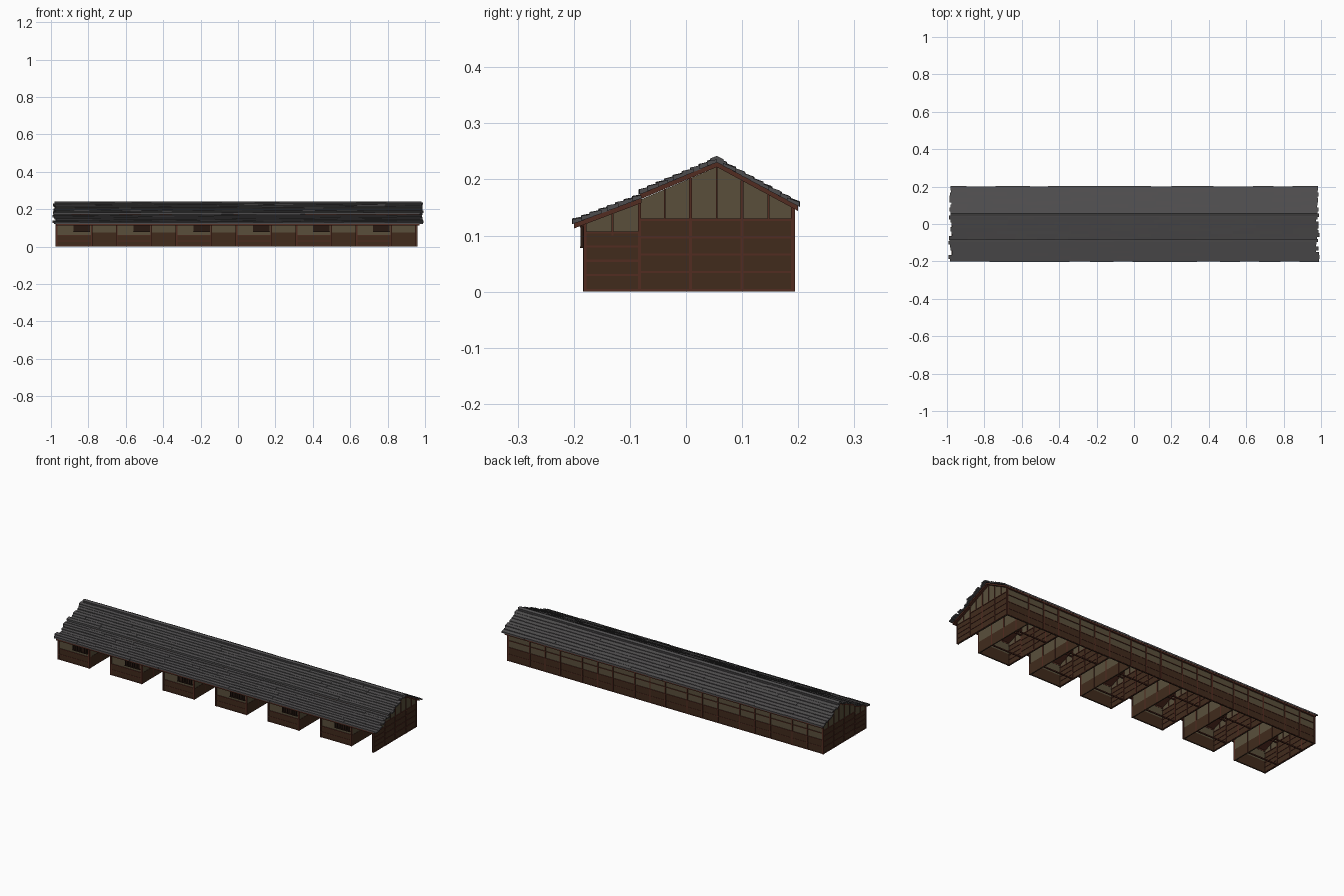
import bpy, bmesh, random

if "Cube" in bpy.data.objects:
    bpy.data.objects.remove(bpy.data.objects["Cube"])
random.seed(4)


def mat(name, c):
    m = bpy.data.materials.new(name)
    m.diffuse_color = (*c, 1)
    m.use_nodes = True
    m.node_tree.nodes["Principled BSDF"].inputs["Base Color"].default_value = m.diffuse_color
    return m


WOOD = mat("wood", (0.052, 0.024, 0.012))
PLASTER = mat("plaster", (0.10, 0.078, 0.044))
BEAM = mat("beam", (0.085, 0.025, 0.015))
ROOF = mat("roof_boards", (0.075, 0.072, 0.074))
DARK = mat("dark_frame", (0.022, 0.010, 0.006))


class Part:
    """Collects extruded yz profiles and boxes into one named object."""

    def __init__(self, name, material):
        self.name, self.material, self.bm = name, material, bmesh.new()

    def prism(self, x0, x1, pts):
        a = [self.bm.verts.new((x0, y, z)) for y, z in pts]
        b = [self.bm.verts.new((x1, y, z)) for y, z in pts]
        n = len(pts)
        self.bm.faces.new(a)
        self.bm.faces.new(b[::-1])
        for i in range(n):
            j = (i + 1) % n
            self.bm.faces.new((a[j], a[i], b[i], b[j]))

    def box(self, x0, x1, y0, y1, z0, z1):
        self.prism(x0, x1, [(y0, z0), (y1, z0), (y1, z1), (y0, z1)])

    def finish(self):
        bmesh.ops.recalc_face_normals(self.bm, faces=self.bm.faces)
        me = bpy.data.meshes.new(self.name)
        self.bm.to_mesh(me)
        self.bm.free()
        me.materials.append(self.material)
        bpy.context.collection.objects.link(bpy.data.objects.new(self.name, me))


XL, XR, YF, YM, YB = -0.97, 0.953, -0.18, -0.083, 0.19
UNITS = 6
STEP = (XR - XL) / UNITS
BAY = 0.187
RIDGE = 0.055

# underside of the roof, as a function of depth
def under(y):
    if y < YM:
        return 0.157 + (y - YM) * 0.38
    if y < RIDGE:
        return 0.164 + (y - YM) * 0.42
    return 0.222 - (y - RIDGE) * 0.54


# cross walls: gable ends and partitions between dwellings
plaster = Part("cross_wall_plaster", PLASTER)
wood = Part("cross_wall_boards", WOOD)
beams = Part("cross_wall_timbers", BEAM)


def cross_wall(x, sides):
    plaster.prism(x - 0.002, x + 0.002,
                  [(YF, 0), (YB, 0), (YB, under(YB)), (RIDGE, under(RIDGE)),
                   (YM, 0.163), (YM, 0.157), (YF, under(YF))])
    wood.box(x - 0.003, x + 0.003, YM, YB, 0, 0.128)
    wood.box(x - 0.003, x + 0.003, YF, YM, 0, 0.105)
    for s in sides:
        a, b = sorted((x + s * 0.002, x + s * 0.0055))
        for y in (YF, YM, 0.008, 0.1, YB):
            beams.box(a, b, y - 0.0025, y + 0.0025, 0, under(y))
        for y in (-0.131, -0.038, RIDGE, 0.147):
            beams.box(a, b, y - 0.0015, y + 0.0015, 0.1 if y < YM else 0.128, under(y))
        for z in (0.003, 0.035, 0.066, 0.097, 0.128):
            beams.box(a, b, YM, YB, z - 0.002, z + 0.002)
        for z in (0.003, 0.03, 0.055, 0.08, 0.105):
            beams.box(a, b, YF, YM, z - 0.0018, z + 0.0018)


for i in range(UNITS + 1):
    cross_wall(XL + i * STEP, (-1, 1) if i in (0, UNITS) else (1,))
for p in (plaster, wood, beams):
    p.finish()

# front rooms with open entrance passages beside them
fp = Part("front_wall_plaster", PLASTER)
fw = Part("front_wall_boards", WOOD)
fb = Part("front_wall_timbers", BEAM)
win = Part("window_recess", DARK)
bars = Part("window_lattice", DARK)
for i in range(UNITS):
    x0 = XL + i * STEP
    x1 = x0 + BAY
    fp.box(x0, x1, YF, YF + 0.004, 0, 0.12)
    fw.box(x0, x1, YF - 0.002, YF + 0.005, 0, 0.06)
    for z in (0.003, 0.03, 0.061):
        fb.box(x0, x1, YF - 0.0035, YF, z - 0.002, z + 0.002)
    for x in (x0, x1):
        fb.box(x - 0.004, x + 0.004, YF - 0.004, YF + 0.004, 0, 0.122)
    # passage side of the room
    fp.prism(x1 - 0.002, x1 + 0.002,
             [(YF, 0), (YB, 0), (YB, under(YB)), (RIDGE, under(RIDGE)),
              (YM, 0.157), (YF, under(YF))])
    fw.box(x1 - 0.003, x1 + 0.003, YF, YB, 0, 0.06)
    for y in (YM, 0.008, 0.1):
        fb.box(x1 - 0.004, x1 + 0.004, y - 0.003, y + 0.003, 0, under(y))
    # floor sills and cross beams
    for y in (YM, 0.1):
        fb.box(x0, x1, y - 0.003, y + 0.003, 0, 0.006)
        fb.box(x0, x0 + STEP, y - 0.003, y + 0.003, 0.122, 0.128)
    # lattice window
    wx = x0 + 0.09
    win.box(wx, wx + 0.088, YF - 0.002, YF + 0.001, 0.08, 0.115)
    for k in range(7):
        x = wx + 0.002 + k * 0.014
        bars.box(x - 0.002, x + 0.002, YF - 0.008, YF - 0.004, 0.078, 0.117)
    for z in (0.079, 0.116):
        bars.box(wx - 0.002, wx + 0.09, YF - 0.009, YF, z - 0.0015, z + 0.0015)
fb.box(XL, XR, YF - 0.005, YF + 0.005, 0.115, 0.122)
for p in (fp, fw, fb, win, bars):
    p.finish()

# back wall
bp = Part("back_wall_plaster", PLASTER)
bw = Part("back_wall_boards", WOOD)
bb = Part("back_wall_timbers", BEAM)
bp.box(XL, XR, YB - 0.004, YB, 0, 0.15)
bw.box(XL, XR, YB - 0.005, YB + 0.002, 0, 0.075)
for z in (0.003, 0.038, 0.075, 0.113, 0.147):
    bb.box(XL, XR, YB - 0.002, YB + 0.0035, z - 0.0018, z + 0.0018)
for i in range(UNITS):
    for dx in (0, 0.094, BAY):
        x = XL + i * STEP + dx
        bb.box(x - 0.003, x + 0.003, YB - 0.003, YB + 0.004, 0, 0.15)
bb.box(XR - 0.003, XR + 0.003, YB - 0.003, YB + 0.004, 0, 0.15)
for p in (bp, bw, bb):
    p.finish()


# roof slopes: a solid deck with overlapping, ragged courses of boards
def slope(name, top, low, courses, ragged):
    (ya, za), (yb, zb) = top, low
    at = lambda t, h: (ya + (yb - ya) * t, za + (zb - za) * t + h)
    deck = Part(name + "_deck", BEAM)
    deck.prism(-0.972, 0.97, [at(0, -0.018), at(0.99, -0.018), at(0.99, -0.008), at(0, -0.008)])
    deck.finish()
    part = Part(name + "_boards", ROOF)
    for c in range(courses):
        t0, t1 = max(0, (c - 0.3) / courses), (c + 1) / courses
        n = 18
        xs = [-0.982] + [-0.98 + 1.96 * (k + random.uniform(-.3, .3)) / n for k in range(1, n)] + [0.982]
        xs[0] += random.uniform(-ragged, ragged)
        xs[-1] += random.uniform(-ragged, ragged)
        for a, b in zip(xs, xs[1:]):
            h = random.uniform(-0.001, 0.001)
            e = t1 + random.uniform(0, 0.015)
            part.prism(a, b, [at(t0, -0.010), at(e, -0.009), at(e, h), at(t0, -0.004 + h)])
    part.finish()


slope("front_upper_roof", (RIDGE, 0.24), (YM, 0.182), 9, 0.01)
slope("front_lower_roof", (YM + 0.004, 0.176), (-0.201, 0.13), 8, 0.01)
slope("back_roof", (RIDGE, 0.24), (0.201, 0.161), 9, 0.006)

# ridge cap
cap = Part("ridge_cap", ROOF)
cap.prism(-0.98, 0.98, [(RIDGE - 0.012, 0.23), (RIDGE + 0.012, 0.23), (RIDGE + 0.012, 0.236),
                        (RIDGE, 0.242), (RIDGE - 0.012, 0.237)])
cap.finish()
